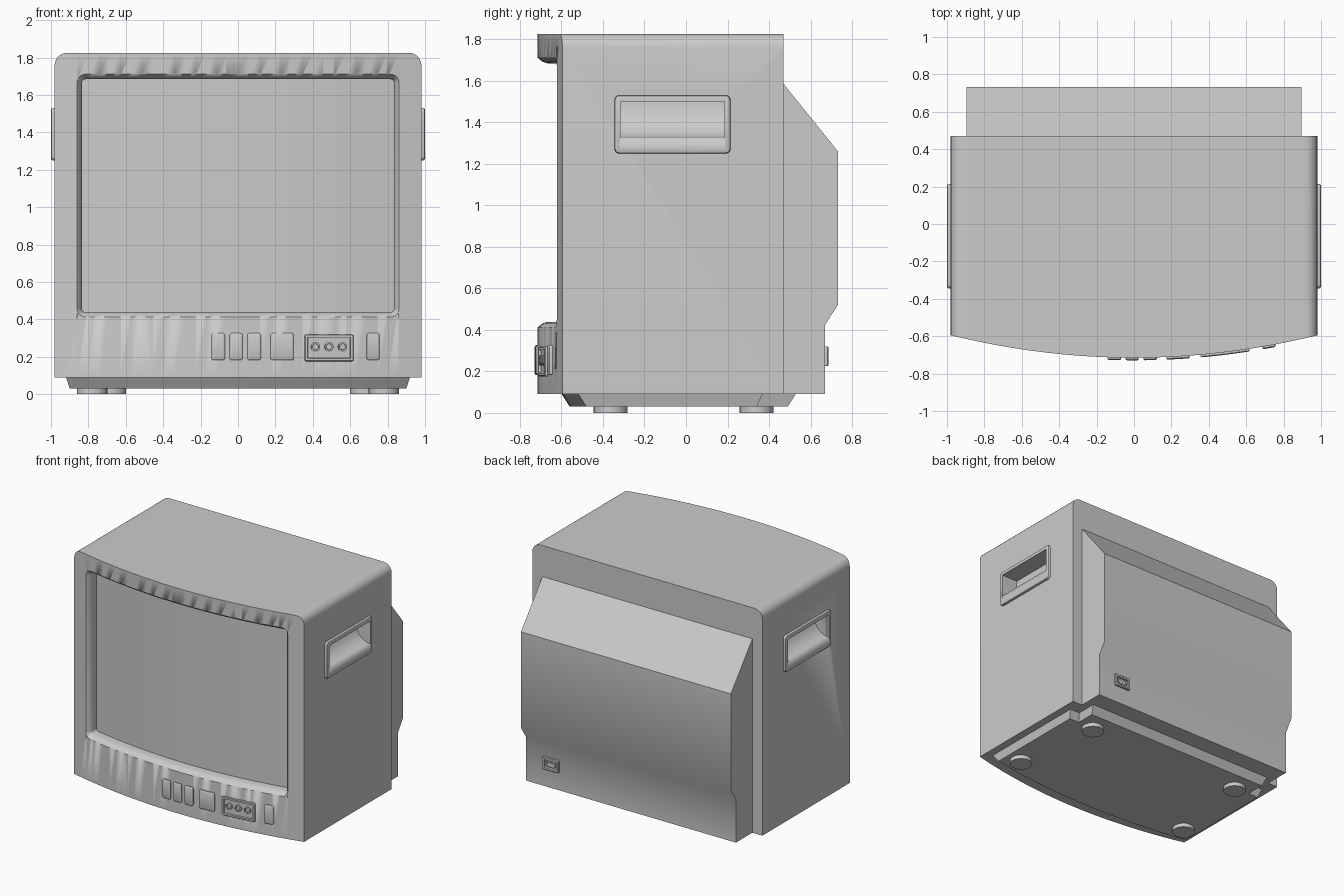
import bpy, bmesh
from math import sin, cos, pi

if "Cube" in bpy.data.objects:
    bpy.data.objects.remove(bpy.data.objects["Cube"])


def finish(name, bm, smooth=True):
    bmesh.ops.remove_doubles(bm, verts=bm.verts, dist=1e-5)
    bmesh.ops.recalc_face_normals(bm, faces=bm.faces)
    me = bpy.data.meshes.new(name)
    bm.to_mesh(me)
    bm.free()
    ob = bpy.data.objects.new(name, me)
    bpy.context.collection.objects.link(ob)
    if smooth:
        bpy.ops.object.select_all(action='DESELECT')
        ob.select_set(True)
        bpy.context.view_layer.objects.active = ob
        bpy.ops.object.shade_smooth_by_angle(angle=0.6)
    return ob


def loft(name, loops, strip_caps=False):
    """Skin a stack of equal-length loops and close both ends."""
    bm = bmesh.new()
    rings = [[bm.verts.new(p) for p in loop] for loop in loops]
    n = len(loops[0])
    for a, b in zip(rings, rings[1:]):
        for i in range(n):
            j = (i + 1) % n
            bm.faces.new((a[i], a[j], b[j], b[i]))
    for r in (rings[0], rings[-1]):
        if strip_caps:
            for i in range(n // 2 - 1):
                bm.faces.new((r[i], r[i + 1], r[n - 2 - i], r[n - 1 - i]))
        else:
            bm.faces.new(r)
    return finish(name, bm)


def round_rect(cx, cz, hw, hh, r, seg, cols, flat_bottom=False):
    """Upper half left to right, then the lower half back again."""
    arc = [(r - r * cos(pi / 2 * i / seg), r - r * sin(pi / 2 * i / seg))
           for i in range(seg + 1)]
    half = [(-hw + dx, hh - dz) for dx, dz in arc]
    span = hw - r
    half += [(-span + 2 * span * i / cols, hh) for i in range(1, cols)]
    half += [(hw - dx, hh - dz) for dx, dz in reversed(arc)]
    low = [(x, -hh if flat_bottom else -z) for x, z in reversed(half)]
    return [(cx + x, cz + z) for x, z in half + low]


def relief(name, x0, x1, z0, z1, r, levels, place, cols=4, seg=5, flat_bottom=False):
    """Rounded-rectangle form on a surface; levels are (inset, height out)."""
    loops = []
    for inset, out in levels:
        pts = round_rect((x0 + x1) / 2, (z0 + z1) / 2, (x1 - x0) / 2 - inset,
                         (z1 - z0) / 2 - inset, max(r - inset, .003), seg, cols, flat_bottom)
        loops.append([place(u, out, z) for u, z in pts])
    return loft(name, loops, True)


def cut(ob, cutter):
    cutter.hide_render = True
    m = ob.modifiers.new("cut", 'BOOLEAN')
    m.operation, m.solver, m.object = 'DIFFERENCE', 'EXACT', cutter
    bpy.context.view_layer.objects.active = ob
    bpy.ops.object.modifier_apply(modifier=m.name)


def front_y(x):
    return -.715 + .12 * (x / .98) ** 2


def on_front(u, out, z):
    return (u, front_y(u) - out, z)


def on_back(u, out, z):
    return (u, .67 + out, z)


# Cabinet with bowed front and rounded top corners
body = relief("cabinet", -.98, .98, .09, 1.825, .065, [(0, 0), (0, 1)],
              lambda u, o, z: (u, .47 if o else front_y(u), z),
              cols=32, seg=6, flat_bottom=True)

# Screen opening and curved screen
opening = relief("screen_cutter", -.861, .861, .412, 1.711, .045,
                 [(-.018, .04), (0, 0), (.02, -.025), (.027, -.05), (.027, -.12)],
                 on_front, cols=32)
cut(body, opening)
bpy.data.objects.remove(opening)
relief("screen", -.85, .85, .425, 1.70, .03, [(0, -.095), (0, -.16)], on_front, cols=32)

# Scooped carrying handles on both sides
for s, side in ((1, "right"), (-1, "left")):
    plate = relief(side + "_handle_plate", -.344, .214, 1.25, 1.53, .022,
                   [(0, -.01), (0, .01), (.003, .017), (.01, .02)],
                   lambda u, o, z: (s * (.98 + o), u, z), cols=1)
    prof = [(1.05, 1.50)]
    prof += [(1 - .14 * cos(pi / 2 * i / 10), 1.5 - .177 * sin(pi / 2 * i / 10))
             for i in range(11)] + [(1.05, 1.323)]
    scoop = loft("scoop_cutter", [[(s * x, y, z) for x, z in prof] for y in (-.315, .185)])
    cut(body, scoop)
    cut(plate, scoop)
    bpy.data.objects.remove(scoop)

# Rear housing
back = [(.47, 1.585), (.732, 1.26), (.732, .52), (.67, .425), (.67, .09), (.47, .09)]
loft("rear_housing", [[(x, y, z) for y, z in back] for x in (-.895, .895)])


# Tapered base following the cabinet outline, with stepped rear corners
def base_outline(hw, y_mid, y_side, y_step, hw_back, y_back, z):
    pts = []
    for i in range(25):
        t = -1 + i / 12
        pts.append((hw * t, y_mid + (y_side - y_mid) * t * t, z))
    return pts + [(hw, y_step, z), (hw_back, y_step, z), (hw_back, y_back, z),
                  (-hw_back, y_back, z), (-hw_back, y_step, z), (-hw, y_step, z)]


loft("base", [base_outline(.92, -.60, -.52, .37, .835, .53, .092),
              base_outline(.90, -.56, -.48, .34, .815, .49, .03)])

# Feet, the rear pair set closer together
for x, y, row in ((.78, -.363, "front"), (.68, .34, "rear")):
    for s in (-1, 1):
        loft(row + "_foot", [[(s * x + .082 * cos(2 * pi * i / 24),
                               y + .082 * sin(2 * pi * i / 24), z) for i in range(24)]
                             for z in (0, .035)])

# Front buttons
for x0, x1 in ((-.142, -.07), (-.045, .025), (.05, .122), (.174, .298), (.687, .757)):
    relief("button", x0, x1, .182, .326, .012,
           [(0, -.02), (0, .008), (.003, .012), (.008, .014)], on_front)

# Socket panel with three round jacks
relief("jack_panel", .356, .618, .176, .32, .01,
       [(0, -.02), (0, .009), (.004, .014), (.016, .014), (.018, .002)], on_front)
for x in (.414, .487, .559):
    relief("jack", x - .025, x + .025, .229, .279, .025,
           [(0, -.01), (0, .012), (.003, .014), (.009, .014), (.01, .004)], on_front, cols=1)

# Power inlet on the back
relief("power_inlet", .61, .75, .225, .32, .008,
       [(0, -.01), (0, .012), (.004, .016), (.018, .016), (.02, .002)], on_back, cols=1)
relief("inlet_core", .65, .71, .252, .285, .005, [(0, -.005), (0, .01)], on_back, cols=1)
for x in (.643, .68, .717):
    relief("inlet_pin", x - .006, x + .006, .262, .29, .003, [(0, -.005), (0, .013)],
           on_back, cols=1, seg=2)
